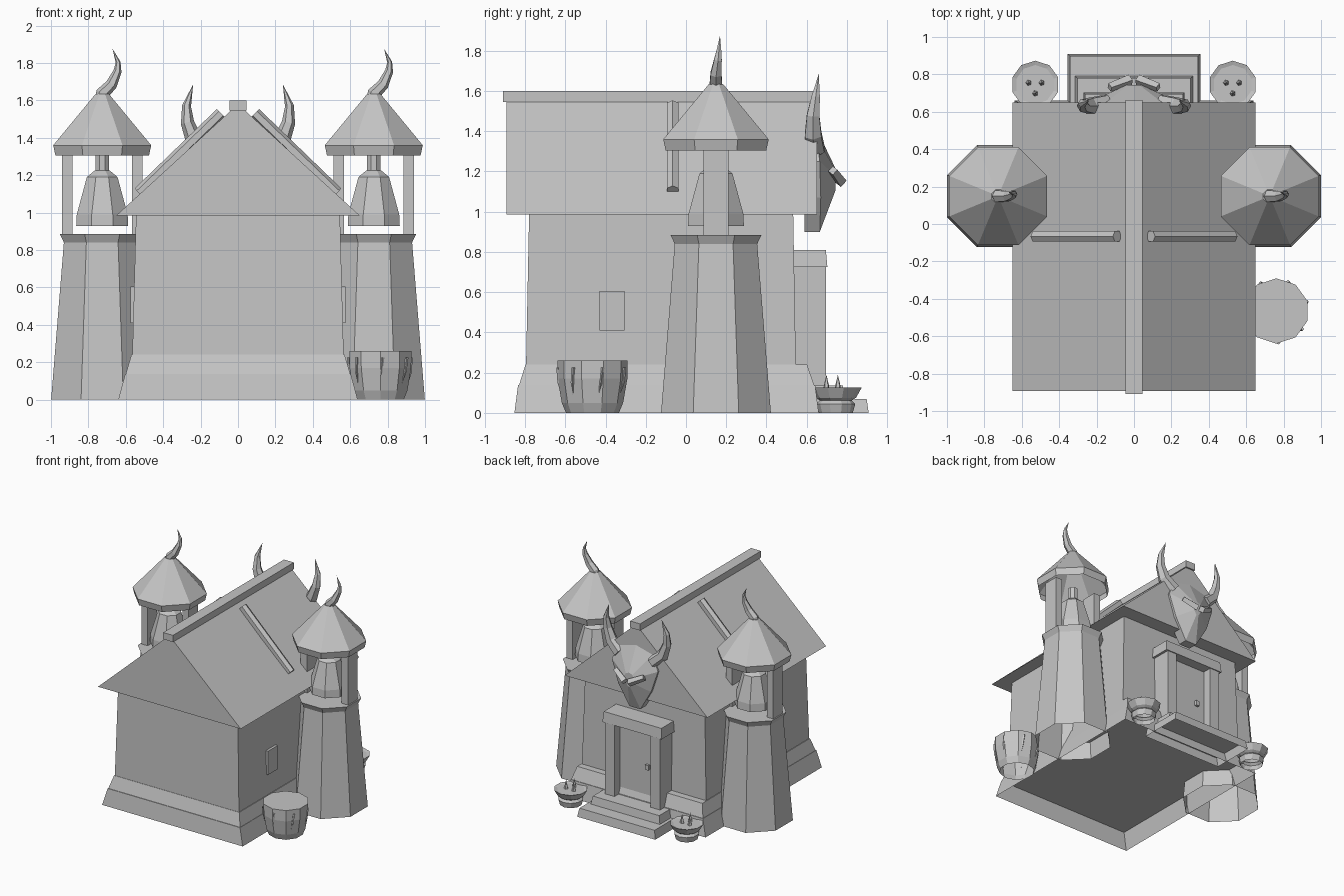
import bpy
import bmesh
from math import cos, sin, pi
from mathutils import Vector

cube = bpy.data.objects.get("Cube")
if cube:
    bpy.data.objects.remove(cube)

stone = bpy.data.materials.new("plain grey")
stone.use_nodes = True
grey = (0.56, 0.56, 0.56, 1)
stone.diffuse_color = grey
stone.node_tree.nodes["Principled BSDF"].inputs["Base Color"].default_value = grey


def skin(name, rings, bottom=True):
    """Join equal-length rings of points; the first ring may stay open."""
    bm = bmesh.new()
    loops = [[bm.verts.new(p) for p in ring] for ring in rings]
    n = len(loops[0])
    for a, b in zip(loops, loops[1:]):
        for i in range(n):
            j = (i + 1) % n
            bm.faces.new((a[i], a[j], b[j], b[i]))
    if bottom:
        bm.faces.new(loops[0])
    bm.faces.new(loops[-1])
    bmesh.ops.remove_doubles(bm, verts=bm.verts, dist=0.0005)
    bmesh.ops.recalc_face_normals(bm, faces=bm.faces)
    mesh = bpy.data.meshes.new(name)
    bm.to_mesh(mesh)
    bm.free()
    mesh.materials.append(stone)
    obj = bpy.data.objects.new(name, mesh)
    bpy.context.collection.objects.link(obj)


def turned(name, x, y, profile, sides=8):
    """Faceted hollow-based shape from (apothem, height) pairs, flats facing the axes."""
    k = 1 / cos(pi / sides)
    angles = [(i + 0.5) * 2 * pi / sides for i in range(sides)]
    skin(name, [[(x + r * k * cos(a), y + r * k * sin(a), z) for a in angles]
                for r, z in profile], bottom=False)


def rect(x, y0, y1, z):
    return [(-x, y0, z), (x, y0, z), (x, y1, z), (-x, y1, z)]


def box(name, x0, x1, y0, y1, z0, z1):
    skin(name, [[(x0, y0, z), (x1, y0, z), (x1, y1, z), (x0, y1, z)] for z in (z0, z1)])


def tube(name, path, radii, sides=6):
    """Faceted tube along a path lying mostly in the xz plane."""
    pts = [Vector(p) for p in path]
    rings = []
    for i, p in enumerate(pts):
        t = (pts[min(i + 1, len(pts) - 1)] - pts[max(i - 1, 0)]).normalized()
        u = t.cross(Vector((0, 1, 0))).normalized()
        v = t.cross(u)
        rings.append([p + radii[i] * (u * cos(a) + v * sin(a))
                      for a in (2 * pi * k / sides for k in range(sides))])
    skin(name, rings)


# House body: hollow plinth, sloped ledge, then tapering walls
skin("plinth", [rect(0.64, -0.853, 0.66, 0), rect(0.603, -0.835, 0.642, 0.138)], bottom=False)
skin("ledge", [rect(0.6, -0.83, 0.637, 0.138), rect(0.57, -0.798, 0.602, 0.24)], bottom=False)
skin("walls", [rect(0.565, -0.795, 0.546, 0.24), rect(0.545, -0.78, 0.533, 0.985)], bottom=False)

# Gabled roof with ridge beam
skin("roof", [[(-0.65, y, 0.985), (0.65, y, 0.985), (0, y, 1.58)] for y in (-0.893, 0.65)])
box("ridge_beam", -0.045, 0.045, -0.91, 0.662, 1.545, 1.6)

# Parts paired on both sides of the house
for s, side in ((1, "left"), (-1, "right")):
    tube(side + "_roof_batten", [(s * 0.53, -0.066, 1.105), (s * 0.09, -0.066, 1.53)],
         [0.033, 0.033])
    box(side + "_window", s * 0.53, s * 0.575, -0.43, -0.305, 0.41, 0.605)

    # Bell tower
    x, y = s * 0.726, 0.149
    turned(side + "_tower", x, y, [(0.273, 0), (0.205, 0.84), (0.226, 0.885)])
    for k in (-1, 1):
        c = x + k * 0.187
        box(side + "_tower_post", c - 0.029, c + 0.029, y - 0.062, y + 0.062, 0.885, 1.32)
    turned(side + "_bell", x, y, [(0.139, 0.928), (0.136, 0.99), (0.082, 1.19), (0.04, 1.225)])
    turned(side + "_bell_hanger", x, y, [(0.035, 1.2), (0.035, 1.32)])
    turned(side + "_tower_roof", x, y, [(0.25, 1.305), (0.262, 1.36), (0.035, 1.635)])
    tube(side + "_tower_horn",
         [(x - 0.012, y, 1.6), (x, y, 1.635), (x + 0.05, y, 1.686), (x + 0.082, y + 0.01, 1.756),
          (x + 0.085, y + 0.015, 1.804), (x + 0.055, y + 0.02, 1.876)],
         [0.03, 0.036, 0.031, 0.022, 0.013, 0])

    # Offering bowl with three spikes
    x, y = s * 0.528, 0.745
    turned(side + "_bowl", x, y, [(0.08, 0), (0.092, 0.045), (0.075, 0.062),
                                 (0.095, 0.075), (0.122, 0.125), (0.1, 0.118)], 10)
    for dx, dy in ((-0.035, 0.01), (0.035, 0.01), (0, -0.047)):
        turned(side + "_bowl_spike", x + dx, y + dy, [(0.014, 0.11), (0.01, 0.14), (0, 0.19)], 5)

    # Door post, and the skull's horn and brow
    box(side + "_door_post", s * 0.165, s * 0.25, 0.5, 0.695, 0.1, 0.74)
    tube(side + "_skull_horn",
         [(s * 0.15, 0.645, 1.31), (s * 0.235, 0.632, 1.385), (s * 0.27, 0.632, 1.48),
          (s * 0.275, 0.645, 1.57), (s * 0.24, 0.66, 1.685)],
         [0.05, 0.047, 0.036, 0.024, 0])
    tube(side + "_skull_brow", [(s * 0.13, 0.73, 1.205), (s * 0.02, 0.77, 1.15)],
         [0.024, 0.03], 4)

# Doorway with hollow bevelled steps at the back
skin("lintel", [rect(0.27, 0.5, 0.703, 0.725), rect(0.262, 0.5, 0.695, 0.81)])
box("door", -0.17, 0.17, 0.5, 0.62, 0.1, 0.74)
box("door_knob", -0.105, -0.075, 0.61, 0.64, 0.4, 0.44)
skin("lower_step", [rect(0.355, 0.56, 0.908, 0), rect(0.342, 0.56, 0.898, 0.07)], bottom=False)
skin("upper_step", [rect(0.315, 0.56, 0.79, 0.07), rect(0.302, 0.56, 0.78, 0.135)], bottom=False)

# Wedge-shaped skull above the door, flattened along its middle
outline = [(0, 1.42, 0.645), (0.15, 1.37, 0.65), (0.21, 1.25, 0.665), (0.15, 1.07, 0.67),
           (0.05, 0.9, 0.665)]
outline += [(-x, z, y) for x, z, y in reversed(outline[1:])]
skin("skull", [[(x, 0.59, z) for x, z, y in outline],
               [(x, y, z) for x, z, y in outline],
               [(x * 0.2, 0.742, 1.16 + (z - 1.16) * 0.22) for x, z, y in outline]])

# Basket with small tusks lying along its sides
bx, by = 0.761, -0.465
turned("basket", bx, by, [(0.125, 0), (0.145, 0.05), (0.165, 0.17), (0.166, 0.26)], 10)
for i in range(7):
    a = 2 * pi * i / 7 + 0.2
    tube("basket_tusk", [(bx + r * cos(a + t), by + r * sin(a + t), z)
                         for r, t, z in ((0.15, 0, 0.08), (0.166, 0.05, 0.15), (0.171, 0.1, 0.225))],
         [0.0, 0.008, 0.009], 4)
